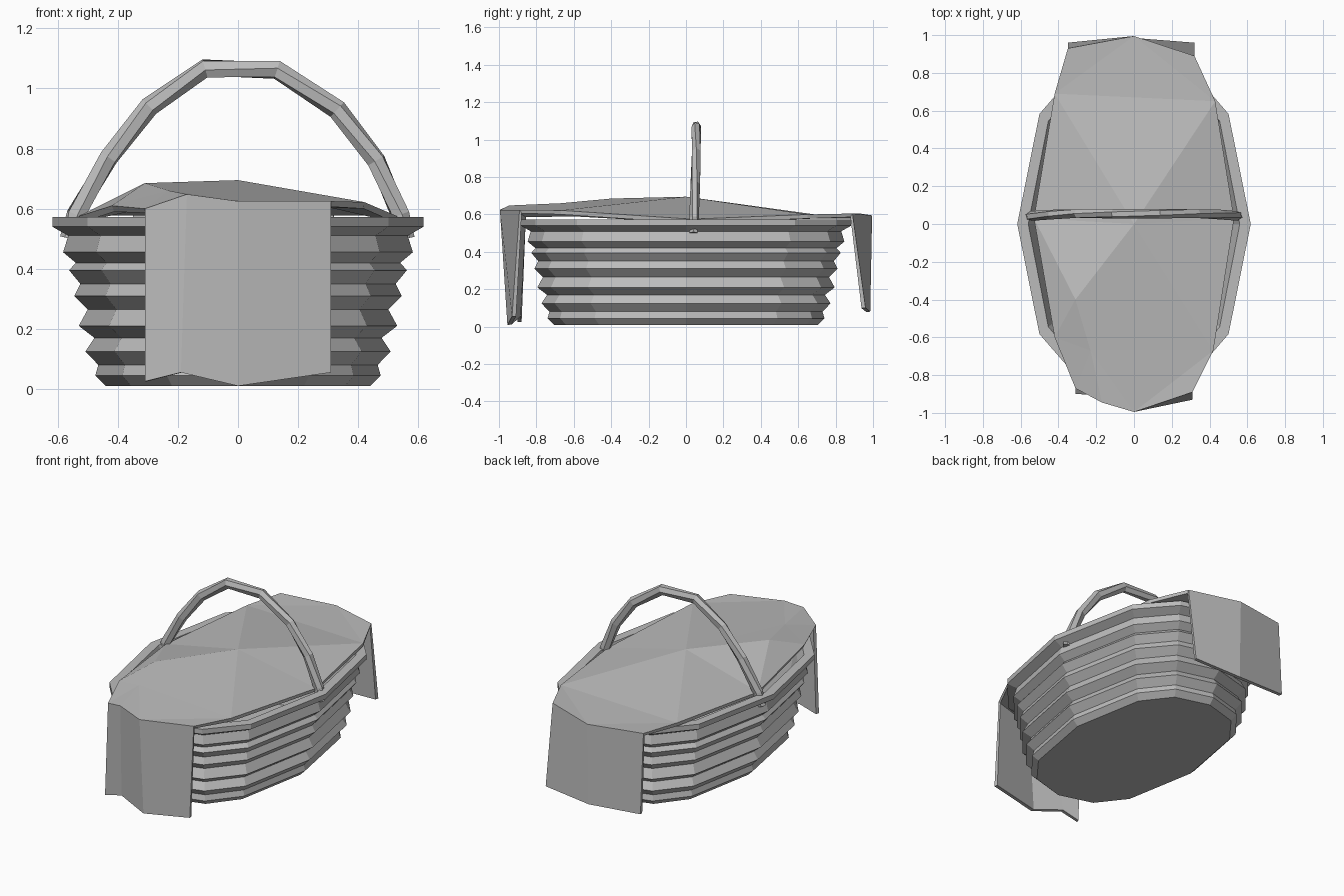
import bpy, bmesh, math
from mathutils import Vector

cube = bpy.data.objects.get("Cube")
if cube:
    bpy.data.objects.remove(cube, do_unlink=True)

grey = bpy.data.materials.new("plain grey")
grey.use_nodes = True
colour = (0.5, 0.5, 0.5, 1)
grey.diffuse_color = colour
grey.node_tree.nodes["Principled BSDF"].inputs["Base Color"].default_value = colour


def finish(name, bm):
    bmesh.ops.recalc_face_normals(bm, faces=bm.faces)
    mesh = bpy.data.meshes.new(name)
    bm.to_mesh(mesh)
    bm.free()
    mesh.materials.append(grey)
    obj = bpy.data.objects.new(name, mesh)
    bpy.context.collection.objects.link(obj)
    return obj


def loft(name, rings):
    """Skin a list of closed rings and cap both ends."""
    bm = bmesh.new()
    loops = [[bm.verts.new(p) for p in ring] for ring in rings]
    for a, b in zip(loops, loops[1:]):
        for i in range(len(a)):
            j = (i + 1) % len(a)
            bm.faces.new((a[i], a[j], b[j], b[i]))
    bm.faces.new(loops[0])
    bm.faces.new(loops[-1])
    return finish(name, bm)


# Basket: twelve-sided oval, ribbed outside, plain inside
quarter = [(1, 0), (0.81, 0.66), (0.5, 0.91), (0, 1)]
half = quarter + [(-x, y) for x, y in quarter[-2::-1]]
outline = half + [(x, -y) for x, y in half[-2:0:-1]]
profile = [(0.44, 0.01), (0.475, 0.045), (0.465, 0.08), (0.508, 0.125),
           (0.478, 0.17), (0.53, 0.21), (0.5, 0.265), (0.545, 0.31),
           (0.525, 0.35), (0.562, 0.395), (0.54, 0.42), (0.582, 0.455),
           (0.565, 0.51), (0.618, 0.54), (0.618, 0.572), (0.56, 0.572),
           (0.53, 0.5), (0.43, 0.05)]
loft("basket", [[(x * r, y * (r + 0.265), z) for x, y in outline]
                for r, z in profile])

# Handle: twisted six-sided rod bent into an arch
path = [(-0.56, 0.5), (-0.54, 0.58), (-0.43, 0.77), (-0.295, 0.94),
        (-0.11, 1.067), (0.13, 1.062), (0.33, 0.93), (0.46, 0.76),
        (0.54, 0.58), (0.555, 0.5)]
rings = []
for i, (x, z) in enumerate(path):
    before, after = path[max(i - 1, 0)], path[min(i + 1, len(path) - 1)]
    along = Vector((after[0] - before[0], 0, after[1] - before[1])).normalized()
    out = Vector((-along.z, 0, along.x))
    centre = Vector((x, 0.04 + 0.015 * min(1, (z - 0.5) / 0.4), z))
    ring = []
    for k in range(6):
        a = math.tau * k / 6 + 0.35 * i
        ring.append(centre + out * 0.033 * math.cos(a)
                    + Vector((0, 0.026 * math.sin(a), 0)))
    rings.append(ring)
loft("handle", rings)


# Cloth: faceted sheet over the basket with a hanging flap at each end
points = {
    "peak": (0, 0, 0.695), "left": (0.53, 0.03, 0.575), "right": (-0.53, 0.03, 0.575),
    "fl": (0.42, -0.67, 0.622), "fr": (-0.42, -0.6, 0.61),
    "fold": (-0.31, -0.4, 0.685), "dip": (-0.23, -0.67, 0.66),
    "f1": (-0.31, -0.87, 0.6), "f2": (-0.17, -0.945, 0.648),
    "f3": (0, -0.995, 0.625), "f4": (0.31, -0.89, 0.625),
    "g1": (-0.31, -0.9, 0.025), "g2": (-0.19, -0.905, 0.055),
    "g3": (0, -0.955, 0.01), "g4": (0.31, -0.93, 0.055),
    "bl": (0.43, 0.65, 0.6), "br": (-0.42, 0.69, 0.6),
    "b1": (0.32, 0.89, 0.605), "b2": (0, 0.995, 0.595), "b3": (-0.35, 0.93, 0.605),
    "c1": (0.32, 0.96, 0.1), "c2": (0, 0.985, 0.08), "c3": (-0.35, 0.96, 0.1),
}
faces = """peak left bl|peak bl br|peak br right|peak right fold|right fr fold
peak fold dip|fold fr dip|peak dip fl|peak fl left
fr f1 dip|dip f1 f2|dip f2 f3|dip f3 fl|fl f3 f4
f1 g1 g2 f2|f2 g2 g3 f3|f3 g3 g4 f4
bl b1 b2|bl b2 br|br b2 b3|b1 c1 c2 b2|b2 c2 c3 b3""".replace("\n", "|")
bm = bmesh.new()
verts = {key: bm.verts.new(p) for key, p in points.items()}
for face in faces.split("|"):
    bm.faces.new([verts[key] for key in face.split()])
cloth = finish("cloth", bm)
# Make the sheet's outside face upward before thickening inward
if cloth.data.polygons[0].normal.z < 0:
    cloth.data.flip_normals()
thick = cloth.modifiers.new("thickness", "SOLIDIFY")
thick.thickness = 0.022
thick.offset = -1
